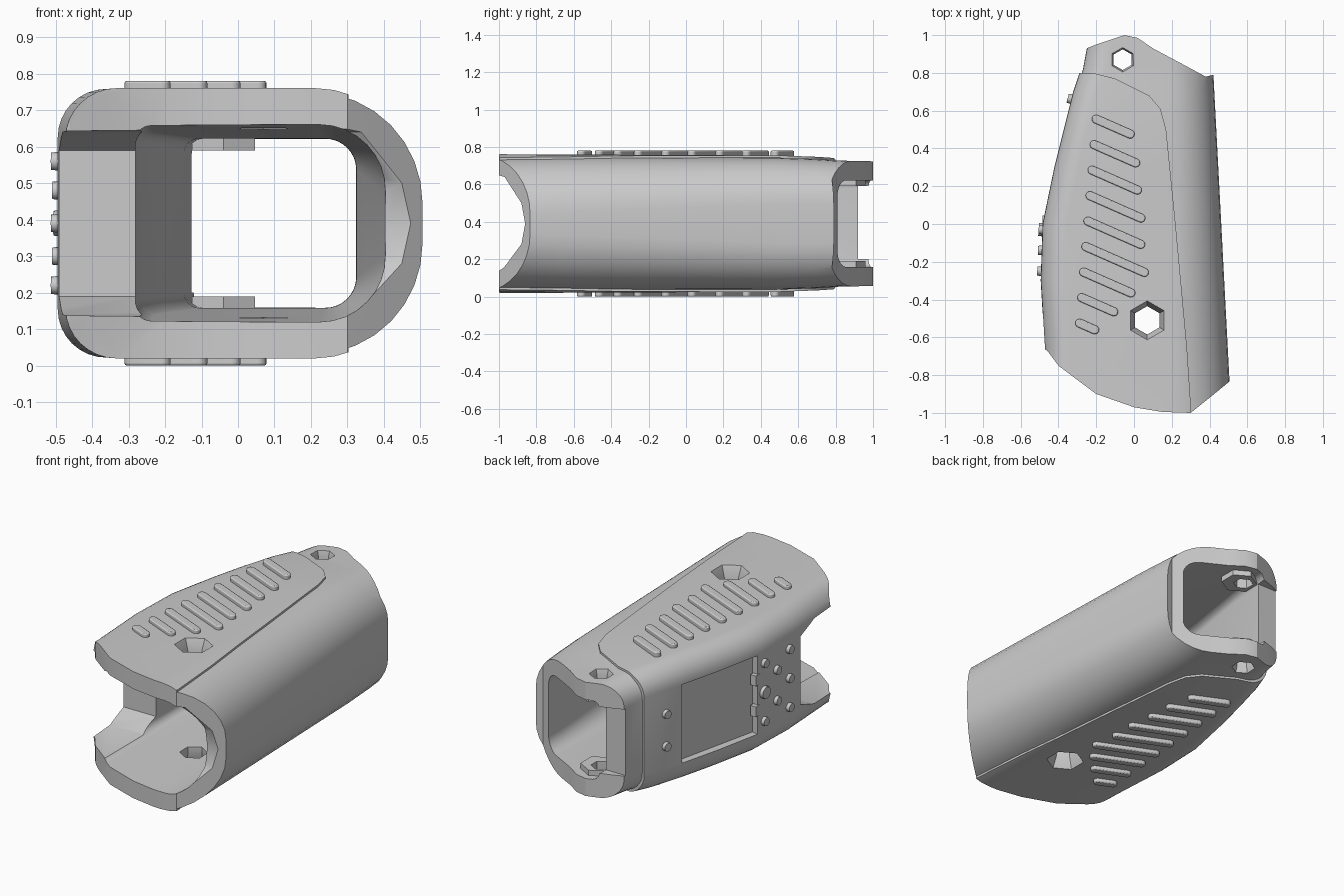
import bpy, bmesh, math
from mathutils import Vector, Matrix

cube = bpy.data.objects.get("Cube")
if cube:
    bpy.data.objects.remove(cube)

grey = bpy.data.materials.new("plain grey")
grey.use_nodes = True
grey.diffuse_color = (0.6, 0.6, 0.6, 1)
grey.node_tree.nodes["Principled BSDF"].inputs["Base Color"].default_value = (0.6, 0.6, 0.6, 1)
MID = 0.39


def finish(bm, name):
    bmesh.ops.recalc_face_normals(bm, faces=bm.faces)
    mesh = bpy.data.meshes.new(name)
    bm.to_mesh(mesh)
    bm.free()
    mesh.materials.append(grey)
    ob = bpy.data.objects.new(name, mesh)
    bpy.context.collection.objects.link(ob)
    return ob


def interp(keys, y):
    for (y0, a), (y1, b) in zip(keys, keys[1:]):
        if y <= y1:
            return a + (b - a) * (y - y0) / (y1 - y0)
    return keys[-1][1]


def loft(name, stations, left, right, half, r_left, r_right, grow=0):
    """Skin rounded sections along y; each argument is a list of (y, value)."""
    bm = bmesh.new()
    rings = []
    for y in stations:
        x0, x1 = interp(left, y) - grow, interp(right, y)
        h, rl, rr = interp(half, y) + grow, interp(r_left, y), interp(r_right, y)
        ring = []
        for cx, r, sx, sz in ((x1 - rr, rr, 1, 1), (x0 + rl, rl, -1, 1),
                              (x0 + rl, rl, -1, -1), (x1 - rr, rr, 1, -1)):
            arc = [(cx + sx * r * math.cos(a), MID + sz * (h - r + r * math.sin(a)))
                   for a in (math.pi / 2 * i / 8 for i in range(9))]
            ring += arc if sx * sz > 0 else arc[::-1]
        rings.append([bm.verts.new((x, y, z)) for x, z in ring])
    for a, b in zip(rings, rings[1:]):
        for i in range(len(a)):
            j = (i + 1) % len(a)
            bm.faces.new((a[i], a[j], b[j], b[i]))
    bm.faces.new(rings[0])
    bm.faces.new(rings[-1][::-1])
    return finish(bm, name)


def prism(name, points, axis, lo, hi):
    """Extrude a flat outline: xy points along z, or yz points along x."""
    bm = bmesh.new()
    place = (lambda p, t: (p[0], p[1], t)) if axis == "z" else (lambda p, t: (t, p[0], p[1]))
    face = bm.faces.new([bm.verts.new(place(p, lo)) for p in points])
    out = bmesh.ops.extrude_face_region(bm, geom=[face])
    move = Vector((0, 0, hi - lo) if axis == "z" else (hi - lo, 0, 0))
    bmesh.ops.translate(bm, verts=[g for g in out["geom"] if isinstance(g, bmesh.types.BMVert)], vec=move)
    return finish(bm, name)


def boolean(ob, tool, kind="DIFFERENCE"):
    mod = ob.modifiers.new("cut", "BOOLEAN")
    mod.operation, mod.object, mod.solver = kind, tool, "EXACT"
    bpy.context.view_layer.objects.active = ob
    bpy.ops.object.modifier_apply(modifier=mod.name)
    bpy.data.objects.remove(tool)


def frustum(name, x, y, z0, z1, r0, r1, sides=6):
    bm = bmesh.new()
    bmesh.ops.create_cone(bm, cap_ends=True, segments=sides, radius1=r0, radius2=r1, depth=z1 - z0,
                          matrix=Matrix.Translation((x, y, (z0 + z1) / 2)))
    return finish(bm, name)


def smooth(ob):
    bpy.ops.object.select_all(action="DESELECT")
    ob.select_set(True)
    bpy.context.view_layer.objects.active = ob
    bpy.ops.object.shade_smooth_by_angle(angle=math.radians(28))


# Section sizes along the length
LEFT = [(-1.2, -.45), (-.67, -.46), (-.3, -.482), (0, -.472), (.3, -.41), (.7, -.31), (.82, -.27), (1.2, -.2)]
RIGHT = [(-1.2, .525), (.8, .42), (1.2, .4)]
HALF = [(-1.2, .36), (.6, .352), (.85, .335), (1.2, .33)]
RL = [(-1.2, .14), (1.2, .12)]
RR = [(-1.2, .32), (1.2, .22)]
STATIONS = [-1.05, -.67, -.45, -.3, -.15, 0, .15, .3, .5, .7, .82, 1.05]

# Tapered sleeve with a raised grip cover on the right and top
body = loft("sleeve", STATIONS, LEFT, RIGHT, HALF, RL, RR)
cover = loft("grip_cover", STATIONS, LEFT, RIGHT, HALF, RL, RR, grow=.012)
cover_outline = [(-.6, -1.1), (.31, -1.1), (.28, -.65), (.22, 0), (.17, .5), (.14, .61),
                 (.08, .68), (0, .72), (-.1, .77), (-.22, .8), (-.6, .8)]
boolean(cover, prism("cover_trim", cover_outline, "z", -1, 2), "INTERSECT")
boolean(body, cover, "UNION")

# Hollow bore, thick on the right wall
bore = loft("bore", [-1.2, -.3, 0, .3, .7, 1.2],
            [(-1.2, -.29), (-.3, -.28), (0, -.27), (.3, -.22), (.8, -.13), (1.2, -.1)],
            [(-1.2, .42), (.8, .32), (1.2, .32)], [(-1.2, .275), (.8, .23), (1.2, .23)],
            [(-1.2, .05), (1.2, .04)], [(-1.2, .2), (.8, .08), (1.2, .08)])
boolean(body, bore)

# Curved ends, open right front and scooped edges
ends = [(-.6, -.6), (-.46, -.67), (-.4, -.75), (-.2, -.9), (0, -.97), (.15, -.995), (.3, -1),
        (.4, -.92), (.51, -.83), (.6, -.8), (.6, .79), (.42, .79), (.38, .78), (.25, .85),
        (.1, .93), (.02, .985), (-.05, 1), (-.2, .95), (-.25, .93), (-.28, .8), (-.6, .8)]
boolean(body, prism("end_trim", ends, "z", -1, 2), "INTERSECT")
notch = [(-.36, .19), (-.36, .59), (-.5, .64), (-1.2, .65), (-1.2, .13), (-.5, .14)]
boolean(body, prism("side_notch", notch, "x", -.8, -.1))
scoop = [(-1.2, .7), (-.97, .64), (-.88, .5), (-.86, .39), (-.88, .28), (-.97, .16), (-1.2, .1)]
boolean(body, prism("front_scoop", scoop, "x", .2, .8))
boolean(body, prism("rear_notch", [(.92, .2), (.92, .59), (1.2, .59), (1.2, .2)], "x", -.8, .8))

# Strap holes with bosses inside and countersinks outside
for z0, z1 in ((.1, .19), (.59, .67)):
    boolean(body, frustum("rear_boss", -.04, .86, z0, z1, .1, .1), "UNION")
for x, y, r in ((.07, -.51, .075), (-.06, .87, .055)):
    boolean(body, frustum("hole", x, y, -.5, 1.5, r, r))
    boolean(body, frustum("top_sink", x, y, .68, .78, r * .9, r * 1.5))
    boolean(body, frustum("bottom_sink", x, y, 0, .1, r * 1.5, r * .9))

# Recessed display on the sloping right wall
def wall_x(y):
    return interp(LEFT, y) - .012

tilt = math.atan2(wall_x(.02) - wall_x(.55), .53)
bm = bmesh.new()
bmesh.ops.create_cube(bm, size=1, matrix=Matrix.Translation((-.415, .285, MID))
                      @ Matrix.Rotation(tilt, 4, "Z") @ Matrix.Diagonal((.07, .54, .46, 1)))
screen_cut = finish(bm, "display_recess")
boolean(body, screen_cut)
smooth(body)


# Raised slanted ribs on the top and bottom
def rib(name, a, b, z0, z1, r=.023):
    a, b = Vector(a), Vector(b)
    turn = math.atan2(b.y - a.y, b.x - a.x)
    pts = []
    for c, start in ((b, turn - math.pi / 2), (a, turn + math.pi / 2)):
        for i in range(9):
            t = start + math.pi * i / 8
            pts.append((c.x + r * math.cos(t), c.y + r * math.sin(t)))
    ob = prism(name, pts, "z", z0, z1)
    bev = ob.modifiers.new("soft", "BEVEL")
    bev.width, bev.segments = .006, 2
    smooth(ob)


lengths = [.22, .26, .28, .31, .32, .35, .29, .21, .12]
for i, length in enumerate(lengths):
    x, y = -.22 - .011 * i + .02, .555 - .135 * i
    tip = (x + length - .04, y - (length - .04) * .44)
    rib(f"top_rib_{i + 1}", (x, y), tip, .72, .78)
    rib(f"bottom_rib_{i + 1}", (x, y), tip, 0, .06)


# Round buttons on the right wall
def button(name, y, z, r):
    bm = bmesh.new()
    slope = math.atan2(wall_x(y + .05) - wall_x(y - .05), .1)
    bmesh.ops.create_cone(bm, cap_ends=True, segments=16, radius1=r, radius2=r * .85, depth=.05,
                          matrix=Matrix.Translation((wall_x(y) + .005, y, z))
                          @ Matrix.Rotation(-slope, 4, "Z") @ Matrix.Rotation(-math.pi / 2, 4, "Y"))
    smooth(finish(bm, name))


for y, heights in ((-.03, (-.17, 0, .17)), (-.14, (-.09, .09)), (-.25, (-.17, 0, .17)), (.66, (-.095, .095))):
    for dz in heights:
        button("button", y, MID + dz, .04 if (y, dz) == (-.03, 0) else .028)

# Small catches beside the display
for dz in (-.09, .09):
    y = .025
    prism("display_catch", [(y - .02, MID + dz - .03), (y + .02, MID + dz - .03),
                            (y + .02, MID + dz + .03), (y - .02, MID + dz + .03)],
          "x", wall_x(y) - .006, wall_x(y) + .03)
